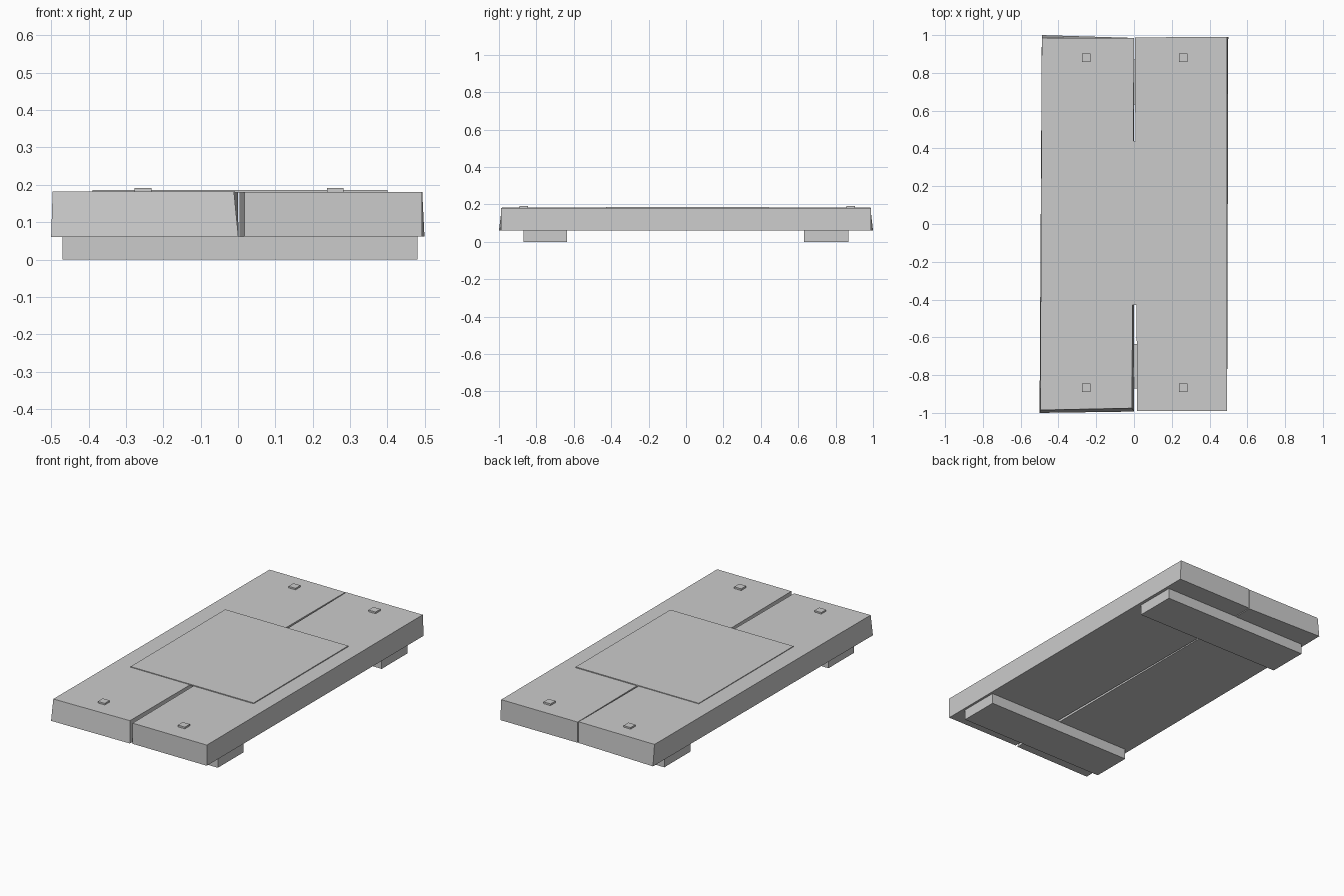
import bpy, bmesh

if "Cube" in bpy.data.objects:
    bpy.data.objects.remove(bpy.data.objects["Cube"])

# One plain grey for the whole model
grey = bpy.data.materials.new("plain_grey")
grey.diffuse_color = (0.6, 0.6, 0.6, 1)
grey.use_nodes = True
grey.node_tree.nodes["Principled BSDF"].inputs["Base Color"].default_value = grey.diffuse_color


def block(name, bottom, top, z0, z1):
    """Solid between two four-cornered outlines (counter-clockwise)."""
    bm = bmesh.new()
    lo = [bm.verts.new((x, y, z0)) for x, y in bottom]
    hi = [bm.verts.new((x, y, z1)) for x, y in top]
    bm.faces.new(lo[::-1])
    bm.faces.new(hi)
    for i in range(4):
        j = (i + 1) % 4
        bm.faces.new((lo[i], lo[j], hi[j], hi[i]))
    mesh = bpy.data.meshes.new(name)
    bm.to_mesh(mesh)
    bm.free()
    mesh.materials.append(grey)
    obj = bpy.data.objects.new(name, mesh)
    bpy.context.collection.objects.link(obj)
    return obj


def box(name, x0, x1, y0, y1, z0, z1):
    outline = [(x0, y0), (x1, y0), (x1, y1), (x0, y1)]
    return block(name, outline, outline, z0, z1)


# Two slightly crooked planks with a narrow gap between them
block("left_plank",
      [(-0.5, -1.0), (0.001, -0.993), (0.0, 0.985), (-0.488, 1.0)],
      [(-0.496, -0.985), (-0.011, -0.975), (0.0, 0.984), (-0.488, 0.986)],
      0.06, 0.182)
block("right_plank",
      [(0.017, -0.99), (0.493, -0.99), (0.499, 0.99), (0.004, 0.988)],
      [(0.017, -0.99), (0.493, -0.99), (0.493, 0.99), (0.004, 0.988)],
      0.061, 0.181)

# Cross battens underneath
box("front_batten", -0.47, 0.48, -0.87, -0.635, 0.0, 0.062)
box("back_batten", -0.47, 0.48, 0.632, 0.87, 0.0, 0.062)

# Thin centre plate lying on the planks
box("centre_plate", -0.39, 0.4, -0.428, 0.44, 0.179, 0.186)

# Square nail heads
s = 0.0225
for side, x in (("left", -0.254), ("right", 0.26)):
    for end, y in (("front", -0.868), ("back", 0.88)):
        box(f"{side}_{end}_nail", x - s, x + s, y - s, y + s, 0.17, 0.191)
